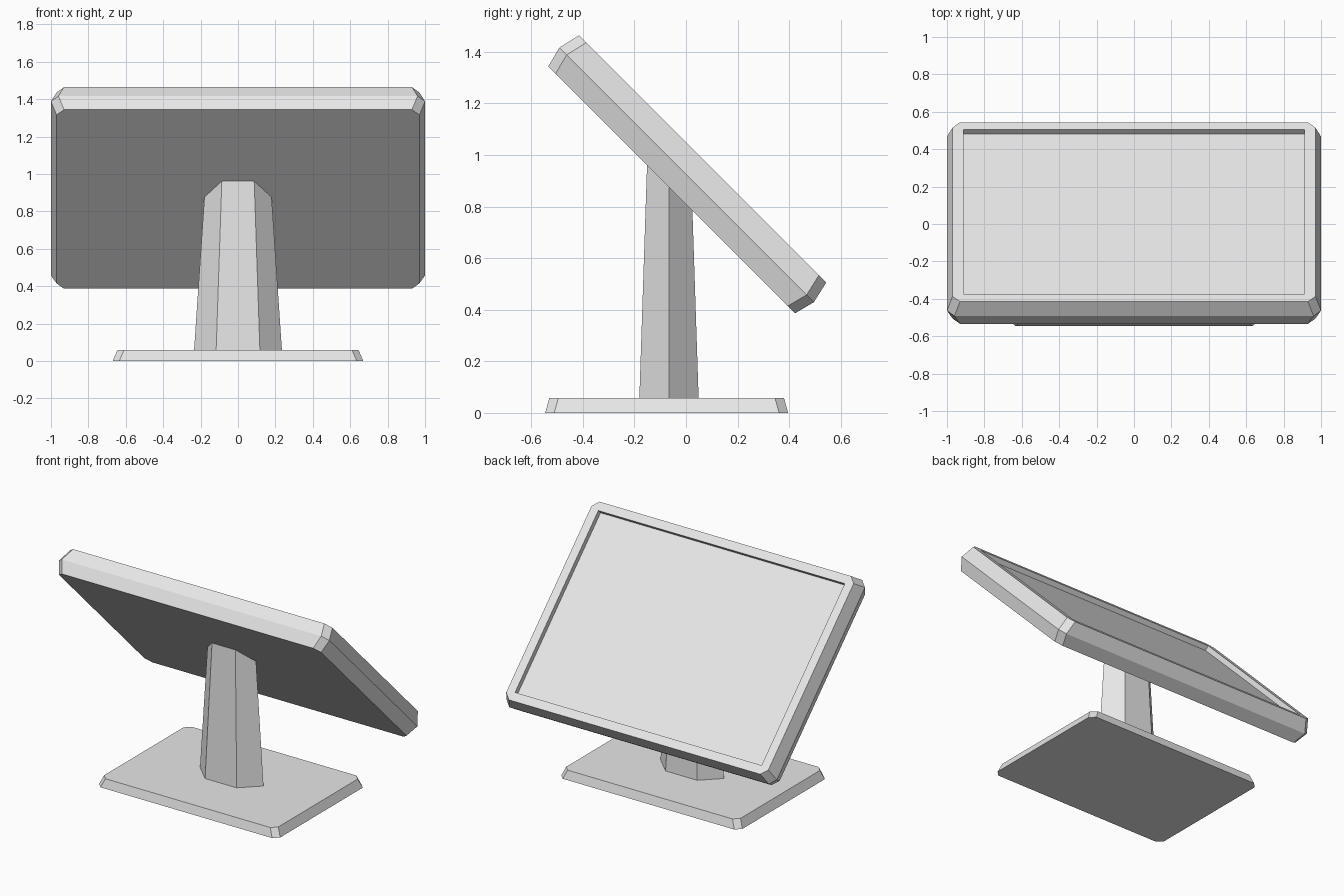
import bpy
import bmesh
from math import radians
from mathutils import Vector

cube = bpy.data.objects.get("Cube")
if cube:
    bpy.data.objects.remove(cube, do_unlink=True)

grey = bpy.data.materials.new("light_grey")
grey.use_nodes = True
colour = (0.8, 0.8, 0.8, 1)
grey.diffuse_color = colour
grey.node_tree.nodes["Principled BSDF"].inputs["Base Color"].default_value = colour


def chamfered(hx, hy, z, c=0.0):
    """Rectangle outline with cut corners, or a plain one mapped to pairs."""
    pts = []
    for sx, sy in ((1, 1), (-1, 1), (-1, -1), (1, -1)):
        pair = [(sx * hx, sy * (hy - c), z), (sx * (hx - c), sy * hy, z)]
        pts += pair if sx * sy > 0 else pair[::-1]
    return pts


def loft(name, rings):
    """Skin a stack of outlines and cap both ends."""
    bm = bmesh.new()
    loops = [[bm.verts.new(p) for p in ring] for ring in rings]
    n = len(loops[0])
    for a, b in zip(loops, loops[1:]):
        for i in range(n):
            j = (i + 1) % n
            bm.faces.new((a[i], a[j], b[j], b[i]))
    bm.faces.new(loops[0][::-1])
    bm.faces.new(loops[-1])
    bmesh.ops.remove_doubles(bm, verts=bm.verts, dist=1e-5)
    bmesh.ops.recalc_face_normals(bm, faces=bm.faces)
    mesh = bpy.data.meshes.new(name)
    bm.to_mesh(mesh)
    bm.free()
    mesh.materials.append(grey)
    obj = bpy.data.objects.new(name, mesh)
    bpy.context.collection.objects.link(obj)
    return obj


# Base plate with sloping sides
base = loft("base_plate", [chamfered(0.67, 0.471, 0, 0.035),
                           chamfered(0.645, 0.455, 0.058, 0.035)])
base.location.y = -0.075

# Tapered hexagonal stand, cut off along the sloping back of the display
axis_y, foot_z, taper, plane = -0.066, 0.055, 0.287, 0.815
hexagon = [(0.235, 0), (0.117, 0.115), (-0.117, 0.115),
           (-0.235, 0), (-0.117, -0.115), (0.117, -0.115)]
foot, head = [], []
for x, y in hexagon:
    rise = (plane - axis_y - y - foot_z) / (1 - taper * y)
    s = 1 - taper * rise
    foot.append((x, axis_y + y, foot_z))
    head.append((x * s, axis_y + y * s, foot_z + rise))
loft("stand", [foot, head])

# Tilted display: back, side ridge, front rim and recessed screen
half, top = 0.0845, 0.0845 - 0.034
display = loft("display", [
    chamfered(0.97, 0.677, -half, 0.04),
    chamfered(1.0, 0.698, -0.003, 0.04),
    chamfered(0.97, 0.678, half, 0.04),
    chamfered(0.912, 0.622, half),
    chamfered(0.912, 0.622, top),
])
display.location = Vector((0, 0.0045, 0.925))
display.rotation_euler.x = radians(-45)
